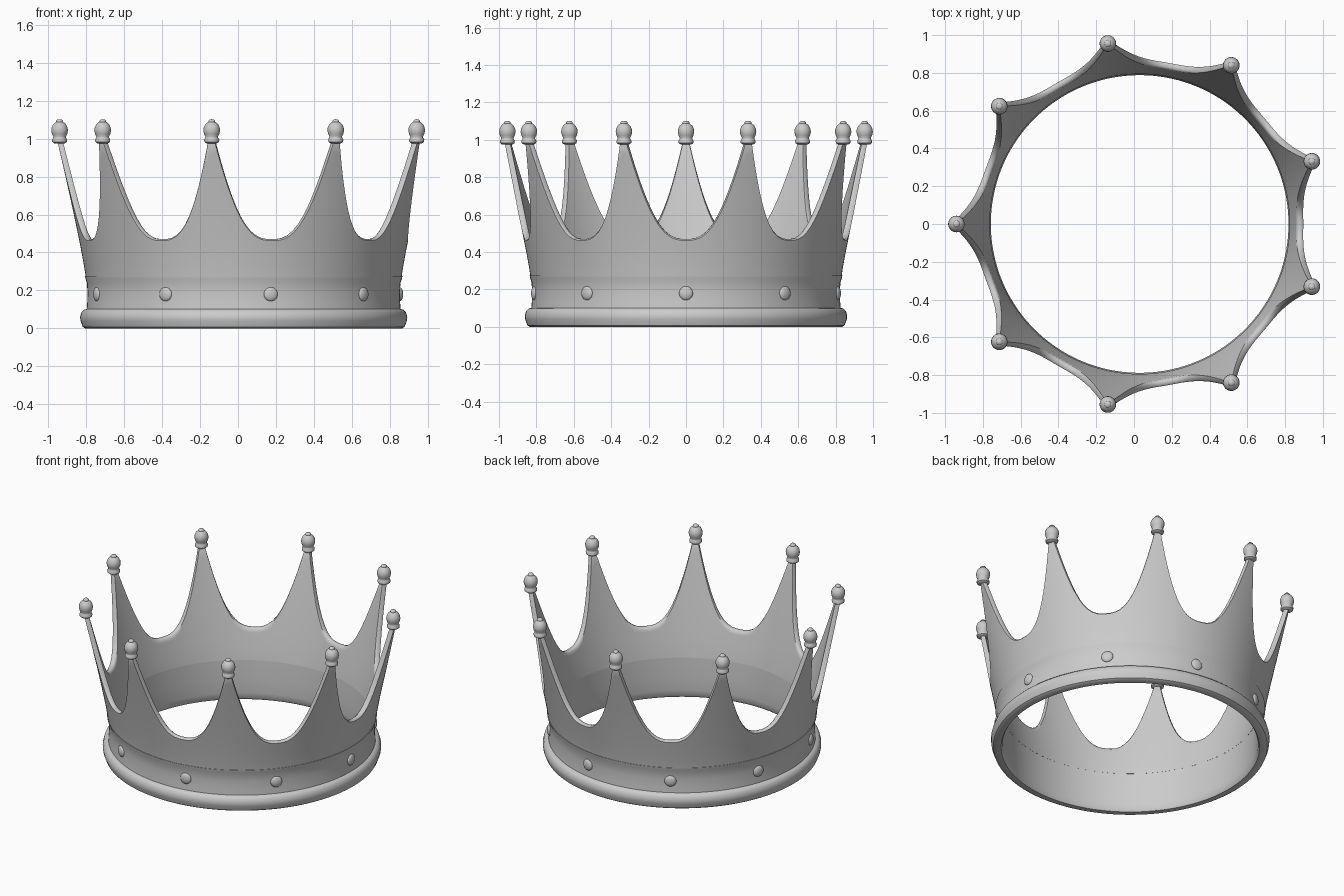
import bpy, bmesh, math

if "Cube" in bpy.data.objects:
    bpy.data.objects.remove(bpy.data.objects["Cube"])

CX = 0.03            # ring centre, so that the nine points are centred overall
POINTS = 9
STEP = 360 / POINTS
TIP_R = 0.97


def finish(name, bm, angle=40):
    bmesh.ops.remove_doubles(bm, verts=bm.verts, dist=1e-5)
    bmesh.ops.recalc_face_normals(bm, faces=bm.faces)
    me = bpy.data.meshes.new(name)
    bm.to_mesh(me)
    bm.free()
    ob = bpy.data.objects.new(name, me)
    bpy.context.collection.objects.link(ob)
    bpy.ops.object.select_all(action='DESELECT')
    ob.select_set(True)
    bpy.context.view_layer.objects.active = ob
    bpy.ops.object.shade_smooth_by_angle(angle=math.radians(angle))
    return ob


def sweep(bm, angles, section, closed=True, cx=CX, cy=0):
    """Sweep a (radius, z) section, which may vary with the angle, round a vertical axis."""
    rings = []
    for a in angles:
        c, s = math.cos(math.radians(a)), math.sin(math.radians(a))
        rings.append([bm.verts.new((cx + r * c, cy + r * s, z)) for r, z in section(a)])
    n = len(rings[0])
    for i, ring in enumerate(rings):
        nxt = rings[(i + 1) % len(rings)]
        for j in range(n if closed else n - 1):
            k = (j + 1) % n
            bm.faces.new((ring[j], nxt[j], nxt[k], ring[k]))


# Base band: rounded foot, slightly hollow band, lip under the wall
band = [(0.80, 0.0), (0.835, 0.0), (0.848, 0.008), (0.86, 0.04), (0.862, 0.06),
        (0.855, 0.085), (0.842, 0.098), (0.827, 0.102), (0.824, 0.14), (0.823, 0.19),
        (0.826, 0.24), (0.834, 0.262), (0.836, 0.275), (0.795, 0.275),
        (0.788, 0.15), (0.788, 0.05), (0.791, 0.015)]
bm = bmesh.new()
sweep(bm, [i * 2.5 for i in range(144)], lambda a: band)
finish("base_band", bm, 35)


# Flared wall cut into nine concave-sided points (one at 180 degrees)
def rim_height(a):
    t = abs((a - 180 + STEP / 2) % STEP - STEP / 2)
    u = max(0, (t - 0.9) / (STEP / 2 - 0.9))
    return 0.47 + 0.53 * (1 - u) ** 2.7


def wall_section(a):
    z0, top, rows = 0.27, rim_height(a), 10

    def outer(z):
        return 0.832 + 0.153 * ((z - z0) / 0.73) ** 1.12

    def inner(z):
        return outer(z) - 0.038 + 0.009 * (z - z0) / 0.73

    zs = [z0 + (top - 0.008 - z0) * i / rows for i in range(rows + 1)]
    mid = (outer(top) + inner(top)) / 2
    return ([(outer(z), z) for z in zs] + [(mid + 0.009, top), (mid - 0.009, top)]
            + [(inner(z), z) for z in reversed(zs)])


half = [0.9, 1.8, 2.8, 3.9, 5, 6.2, 7.5, 9, 10.6, 12.4, 14.3, 16.2, 18.1]
offsets = [0] + half + [20] + [STEP - t for t in reversed(half)]
bm = bmesh.new()
sweep(bm, [180 + k * STEP + t for k in range(POINTS) for t in offsets], wall_section)
finish("pointed_wall", bm, 50)

# Finials: collar, egg-shaped bead and small top button
bead = [(0, 0.975), (0.028, 0.975), (0.039, 0.983), (0.040, 0.995), (0.034, 1.005),
        (0.033, 1.01), (0.040, 1.024), (0.044, 1.042), (0.042, 1.058), (0.034, 1.075),
        (0.022, 1.086), (0.018, 1.088), (0.018, 1.094), (0.012, 1.1), (0, 1.102)]
for k in range(POINTS):
    a = math.radians(180 + k * STEP)
    bm = bmesh.new()
    sweep(bm, [i * 15 for i in range(24)], lambda _: bead, False,
          CX + TIP_R * math.cos(a), TIP_R * math.sin(a))
    bmesh.ops.remove_doubles(bm, verts=bm.verts, dist=1e-5)
    finish(f"finial_{k + 1}", bm, 45)

# Flattened round studs on the band, below each valley
for k in range(POINTS):
    a = math.radians(k * STEP)
    bm = bmesh.new()
    bmesh.ops.create_uvsphere(bm, u_segments=20, v_segments=12, radius=1)
    stud = finish(f"stud_{k + 1}", bm)
    stud.scale = (0.017, 0.037, 0.037)
    stud.rotation_euler = (0, 0, a)
    stud.location = (CX + 0.823 * math.cos(a), 0.823 * math.sin(a), 0.18)
